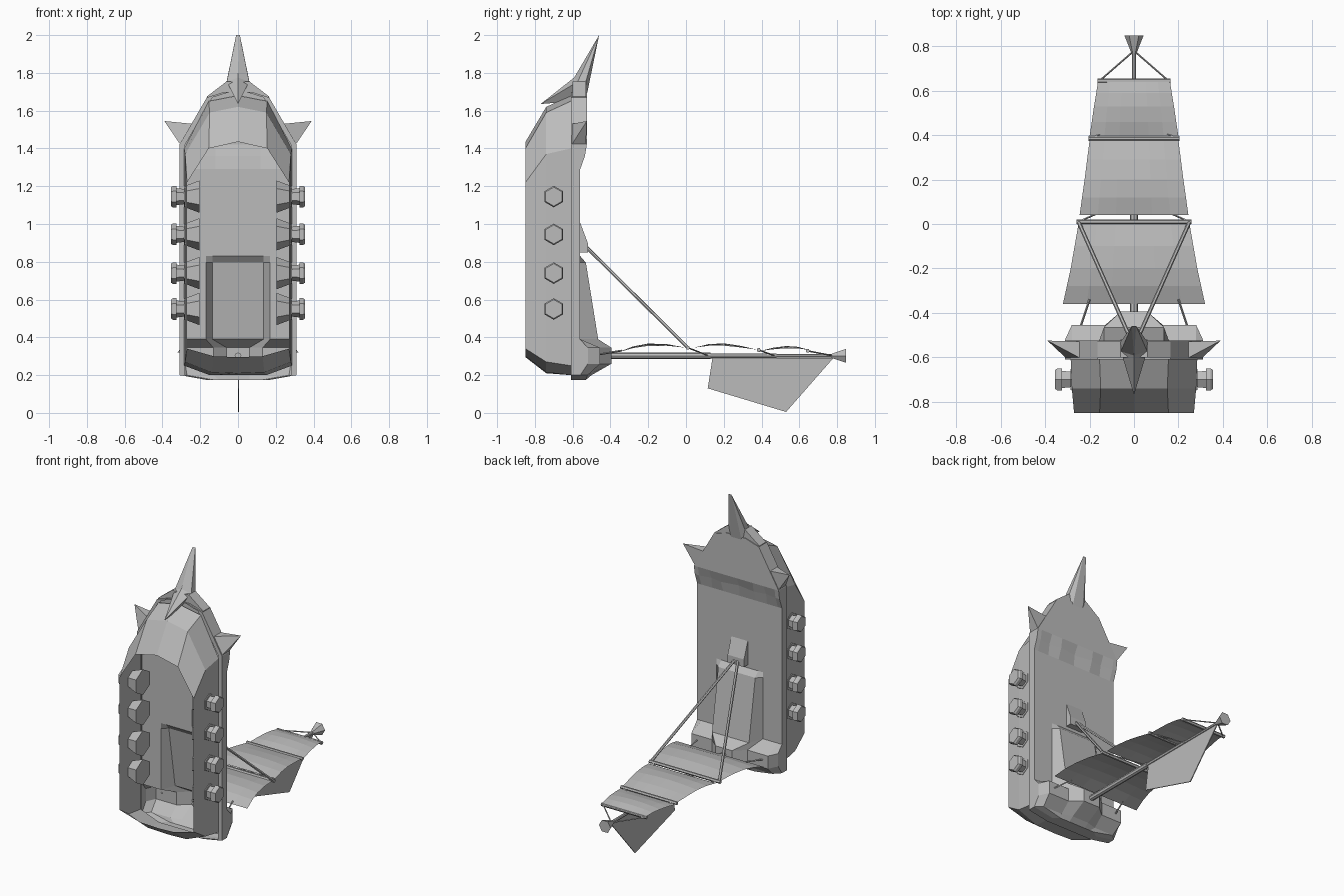
import bpy, bmesh, math
from mathutils import Vector

cube = bpy.data.objects.get("Cube")
if cube:
    bpy.data.objects.remove(cube)

grey = bpy.data.materials.new("plain_grey")
grey.use_nodes = True
grey.diffuse_color = (0.5, 0.5, 0.5, 1)
grey.node_tree.nodes["Principled BSDF"].inputs["Base Color"].default_value = (0.5, 0.5, 0.5, 1)


def finish(name, bm):
    bmesh.ops.recalc_face_normals(bm, faces=bm.faces)
    mesh = bpy.data.meshes.new(name)
    bm.to_mesh(mesh)
    bm.free()
    mesh.materials.append(grey)
    obj = bpy.data.objects.new(name, mesh)
    bpy.context.collection.objects.link(obj)
    return obj


def loft(name, rings, closed=True, caps=False):
    """Bridge rings that have equal point counts."""
    bm = bmesh.new()
    rows = [[bm.verts.new(p) for p in ring] for ring in rings]
    n = len(rows[0])
    for a, b in zip(rows, rows[1:]):
        for i in range(n if closed else n - 1):
            j = (i + 1) % n
            bm.faces.new((a[i], a[j], b[j], b[i]))
    if caps:
        bm.faces.new(rows[0])
        bm.faces.new(rows[-1])
    return finish(name, bm)


def solid(name, points):
    """Convex solid around a few corner points."""
    bm = bmesh.new()
    for p in points:
        bm.verts.new(p)
    out = bmesh.ops.convex_hull(bm, input=bm.verts)
    junk = set(out["geom_interior"]) | set(out["geom_unused"])
    bmesh.ops.delete(bm, geom=[g for g in junk if isinstance(g, bmesh.types.BMVert)], context='VERTS')
    bmesh.ops.dissolve_limit(bm, angle_limit=0.02, verts=bm.verts, edges=bm.edges)
    return finish(name, bm)


def tube(name, start, end, r1, r2=None, sides=6):
    a, b = Vector(start), Vector(end)
    turn = (b - a).to_track_quat('Z', 'Y')
    rings = []
    for c, r in ((a, r1), (b, r2 or r1)):
        angles = [2 * math.pi * i / sides for i in range(sides)]
        rings.append([c + turn @ Vector((r * math.cos(t), r * math.sin(t), 0)) for t in angles])
    return loft(name, rings, caps=True)


def mirrored(half):
    """Mirror points that start and may end on the centre line."""
    return half + [(-x, y, z) for x, y, z in reversed(half) if x > 0]


# Hull side shell, open underneath
outlines = [
    (-0.85, [(0, 1.435), (.155, 1.4), (.27, 1.22), (.27, .34), (.13, .3), (0, .295)]),
    (-0.74, [(0, 1.62), (.15, 1.59), (.28, 1.37), (.28, .27), (.14, .215), (0, .21)]),
    (-0.61, [(0, 1.68), (.155, 1.65), (.285, 1.4), (.285, .25), (.15, .2), (0, .2)])]
loft("hull_shell", [mirrored([(x, y, z) for x, z in pts]) for y, pts in outlines])

# Deck sheet with cabin, raised bow, stern block and side rail: z, inner x, depths, rim x
deck = [
    (1.70, (.03, .05, .06), (-.525, -.525, -.525, -.525), .07),
    (1.67, (.08, .12, .15), (-.525, -.525, -.525, -.525), .165),
    (1.42, (.12, .2, .28), (-.525, -.525, -.525, -.525), .31),
    (1.36, (.12, .2, .28), (-.555, -.535, -.55, -.535), .31),
    (1.29, (.12, .2, .28), (-.56, -.56, -.56, -.56), .31),
    (0.83, (.135, .17, .28), (-.56, -.56, -.56, -.56), .31),
    (0.795, (.135, .17, .28), (-.53, -.53, -.56, -.56), .31),
    (0.39, (.135, .17, .28), (-.465, -.465, -.56, -.56), .31),
    (0.345, (.06, .13, .28), (-.395, -.395, -.455, -.455), .31),
    (0.26, (.06, .13, .28), (-.395, -.395, -.455, -.455), .31),
    (0.20, (.06, .13, .27), (-.5, -.5, -.52, -.52), .31),
    (0.175, (.06, .1, .13), (-.53, -.53, -.53, -.53), .17)]
rows = []
for z, xs, ys, rim in deck:
    edge = max(ys[3] - .065, -.56) if z < .36 else ys[3]
    half = [(x, y, z) for x, y in zip((0,) + xs, ys)]
    half += [(rim, edge, z), (rim, -.61, z), (rim - .03, -.61, z)]
    rows.append([(-x, y, zz) for x, y, zz in reversed(half[1:])] + half)
loft("deck_and_rail", rows, closed=False)
for name, row in (("bow_cap", rows[0]), ("stern_cap", rows[-1])):
    bm = bmesh.new()
    bm.faces.new([bm.verts.new(p) for p in row])
    finish(name, bm)

# Wedge on deck that anchors the stays
solid("stay_anchor", [(s * .06, y, z) for s in (-1, 1)
                      for y, z in ((-.565, 1.02), (-.52, .9), (-.52, .85), (-.565, .85))])

# Six-sided cannons through both walls
for s in (-1, 1):
    for k, z in enumerate((.55, .74, .945, 1.145)):
        rings = []
        for x, r in ((.205, .085), (.285, .055), (.285, .04), (.325, .045), (.325, .057), (.345, .057), (.355, .05)):
            angles = [math.pi * i / 3 for i in range(6)]
            rings.append([(s * x, -.7 + r * math.sin(t), z + r * math.cos(t)) for t in angles])
        loft(f"cannon_{k}_{'left' if s > 0 else 'right'}", rings, caps=True)

# Bow horn, ram and cheeks
solid("bow_horn", [(s * x, y, z) for s in (-1, 1) for x, y, z in
                   ((.01, -.46, 2), (.06, -.53, 1.755), (.06, -.575, 1.75), (0, -.595, 1.77), (.04, -.53, 1.66))])
solid("bow_ram", [(0, -.77, 1.635), (.06, -.57, 1.755), (-.06, -.57, 1.755), (0, -.58, 1.785), (0, -.59, 1.65)])
for s, side in ((1, "left"), (-1, "right")):
    solid("bow_cheek_" + side, [(s * x, y, z) for x, z in ((0, 1.75), (.06, 1.755), (.165, 1.675), (.16, 1.65), (0, 1.65))
                                for y in (-.6, -.53)])
    solid("side_horn_" + side, [(s * .39, -.525, 1.545)] +
          [(s * x, y, z) for x, z in ((.305, 1.42), (.24, 1.53)) for y in (-.605, -.53)])

# Mast in tapering lengths with a flared top
for k, (a, b, r) in enumerate(((-.46, .13, .018), (.1, .48, .013), (.45, .79, .01))):
    tube(f"mast_{k}", (0, a, .302), (0, b, .302), r, sides=8)
tube("mast_top", (0, .77, .302), (0, .848, .302), .012, .043)

# Billowed square sails: rows of y, z and the half widths at foot and head
sails = [
    ([(-.36, .32), (-.28, .352), (-.2, .367), (-.1, .364), (0, .345)], .32, .25),
    ([(.04, .345), (.12, .364), (.2, .368), (.29, .355), (.375, .335)], .245, .2),
    ([(.395, .328), (.46, .345), (.53, .354), (.59, .35), (.655, .333)], .2, .16)]
for k, (path, foot, head) in enumerate(sails):
    grid = []
    for i, (y, z) in enumerate(path):
        w = foot + (head - foot) * i / (len(path) - 1)
        bulge = .012 * math.sin(math.pi * i / (len(path) - 1))
        grid.append([(w * t / 3, y, z - bulge * (t / 3) ** 2) for t in range(-3, 4)])
    loft(f"sail_{k}", grid, closed=False)

# Yards with their braces
for k, (y, z, w, end) in enumerate(((.01, .345, .26, .12), (.385, .333, .205, .47), (.645, .328, .165, .78))):
    tube(f"yard_{k}", (-w, y, z), (w, y, z), .011)
    for s in (-1, 1):
        tube(f"brace_{k}_{s}", (s * (w - .01), y, z), (0, end, .302), .004, sides=4)

# Stays from the deck, and short sheets at the lowest sail
for s in (-1, 1):
    tube(f"stay_{s}", (s * .01, -.53, .88), (s * .25, .01, .345), .009)
    tube(f"sheet_{s}", (s * .2, -.34, .33), (s * .24, -.46, .31), .005, sides=4)

# Fore-and-aft sail behind the mast
bm = bmesh.new()
bm.faces.new([bm.verts.new((0, y, z)) for y, z in ((.14, .29), (.78, .29), (.53, .005), (.115, .13))])
spanker = finish("aft_sail", bm)
spanker.modifiers.new("thickness", 'SOLIDIFY').thickness = .006
